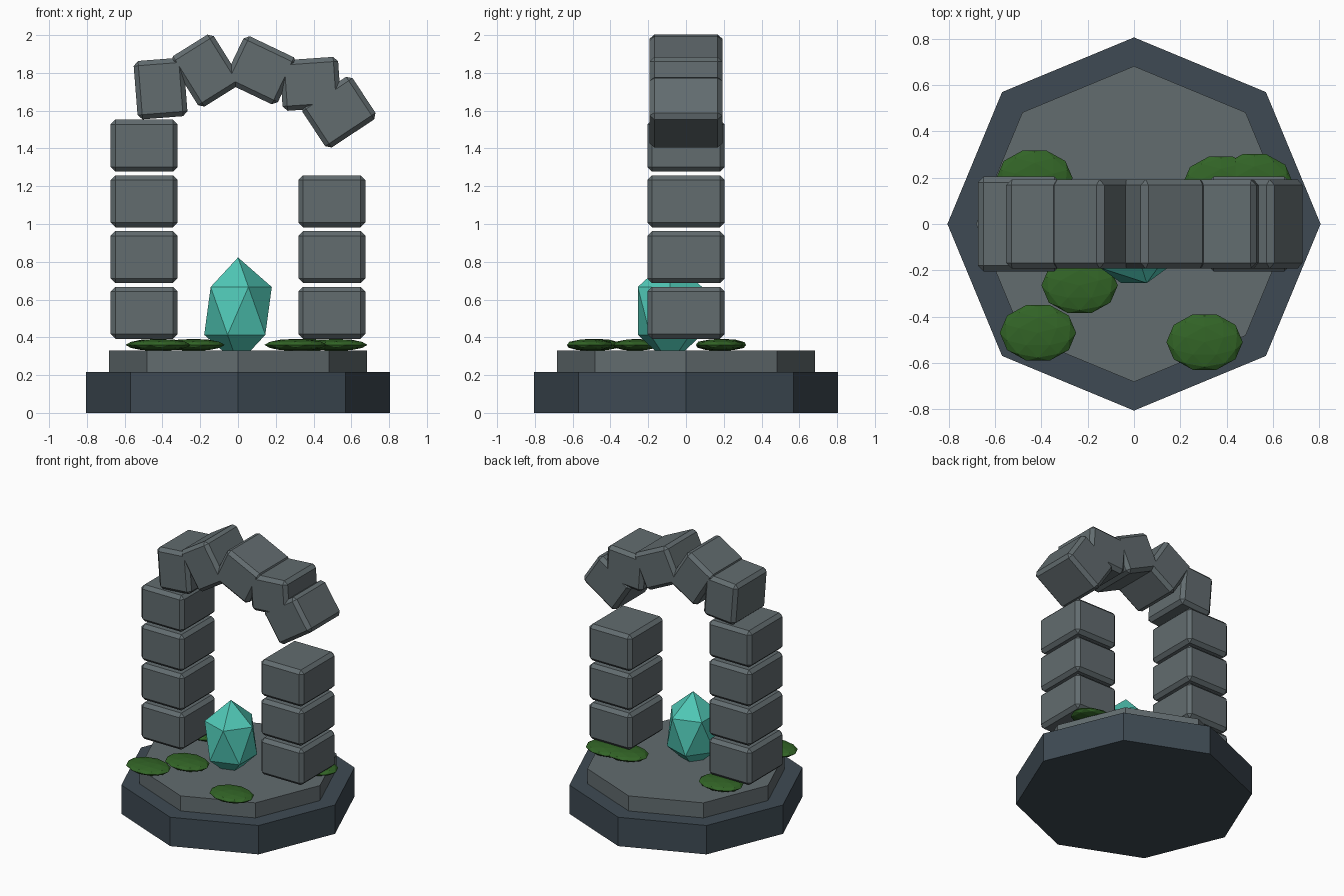
import bpy, bmesh, math
from mathutils import Matrix

if "Cube" in bpy.data.objects:
    bpy.data.objects.remove(bpy.data.objects["Cube"])


def srgb(r, g, b):
    return tuple(((c / 255 + 0.055) / 1.055) ** 2.4 for c in (r, g, b)) + (1.0,)


def material(name, rgb):
    m = bpy.data.materials.new(name)
    m.diffuse_color = srgb(*rgb)
    m.use_nodes = True
    m.node_tree.nodes["Principled BSDF"].inputs["Base Color"].default_value = m.diffuse_color
    return m


STONE = material("grey stone", (98, 108, 111))
SLATE = material("dark slate", (62, 74, 83))
MOSS = material("moss green", (50, 100, 38))
TEAL = material("teal crystal", (80, 200, 182))


def finish(name, bm, mat, loc, angle=0, axis='Y'):
    mesh = bpy.data.meshes.new(name)
    bm.to_mesh(mesh)
    bm.free()
    mesh.materials.append(mat)
    ob = bpy.data.objects.new(name, mesh)
    ob.matrix_world = Matrix.Translation(loc) @ Matrix.Rotation(math.radians(angle), 4, axis)
    bpy.context.collection.objects.link(ob)
    return ob


def slab(name, radius, z0, z1, mat):
    """Octagonal slab with corners on the axes."""
    bm = bmesh.new()
    bmesh.ops.create_cone(bm, cap_ends=True, segments=8, radius1=radius,
                          radius2=radius, depth=z1 - z0)
    finish(name, bm, mat, (0, 0, (z0 + z1) / 2))


def block(name, loc, size, tilt=0):
    """Chamfered stone block, tilted anticlockwise as seen from the front."""
    bm = bmesh.new()
    bmesh.ops.create_cube(bm, size=1, matrix=Matrix.Diagonal((*size, 1)))
    bmesh.ops.bevel(bm, geom=bm.edges[:], offset=0.025, segments=1,
                    affect='EDGES', profile=0.5)
    finish(name, bm, STONE, loc, -tilt)


def gem(name, loc, scale, subdivisions, mat, turn=0):
    """Faceted ball, turned and then stretched."""
    bm = bmesh.new()
    bmesh.ops.create_icosphere(bm, subdivisions=subdivisions, radius=1)
    bm.transform(Matrix.Diagonal((*scale, 1)) @ Matrix.Rotation(math.radians(turn), 4, 'Z'))
    finish(name, bm, mat, loc)


# Stepped octagonal base
slab("base_slab", 0.806, 0, 0.217, SLATE)
slab("floor_slab", 0.682, 0.217, 0.33, STONE)

# Two pillars of stacked blocks, the right one broken off lower
for side, x, count in (("left", -0.497, 4), ("right", 0.497, 3)):
    for i in range(count):
        block(f"{side}_pillar_block_{i + 1}", (x, 0, 0.53 + 0.295 * i), (0.355, 0.41, 0.275))

# Crumbling arch: x, z, width, height, tilt
arch = [(-0.41, 1.717, 0.265, 0.31, 4.5),
        (-0.17, 1.812, 0.265, 0.315, 32),
        (0.12, 1.814, 0.31, 0.275, -25.5),
        (0.383, 1.742, 0.31, 0.268, 4),
        (0.534, 1.592, 0.32, 0.27, 33.5)]
for i, (x, z, w, h, tilt) in enumerate(arch):
    block(f"arch_block_{i + 1}", (x, 0, z), (w, 0.385, h), tilt)

# Crystal sunk into the floor
gem("crystal", (0, -0.085, 0.54), (0.2, 0.2, 0.283), 1, TEAL)

# Flat moss clumps
clumps = [(-0.235, -0.265), (-0.415, -0.47), (0.305, -0.51),
          (-0.43, 0.198), (0.375, 0.172), (0.52, 0.182)]
for i, (x, y) in enumerate(clumps):
    gem(f"moss_clump_{i + 1}", (x, y, 0.36), (0.165, 0.126, 0.032), 2, MOSS, 18)
